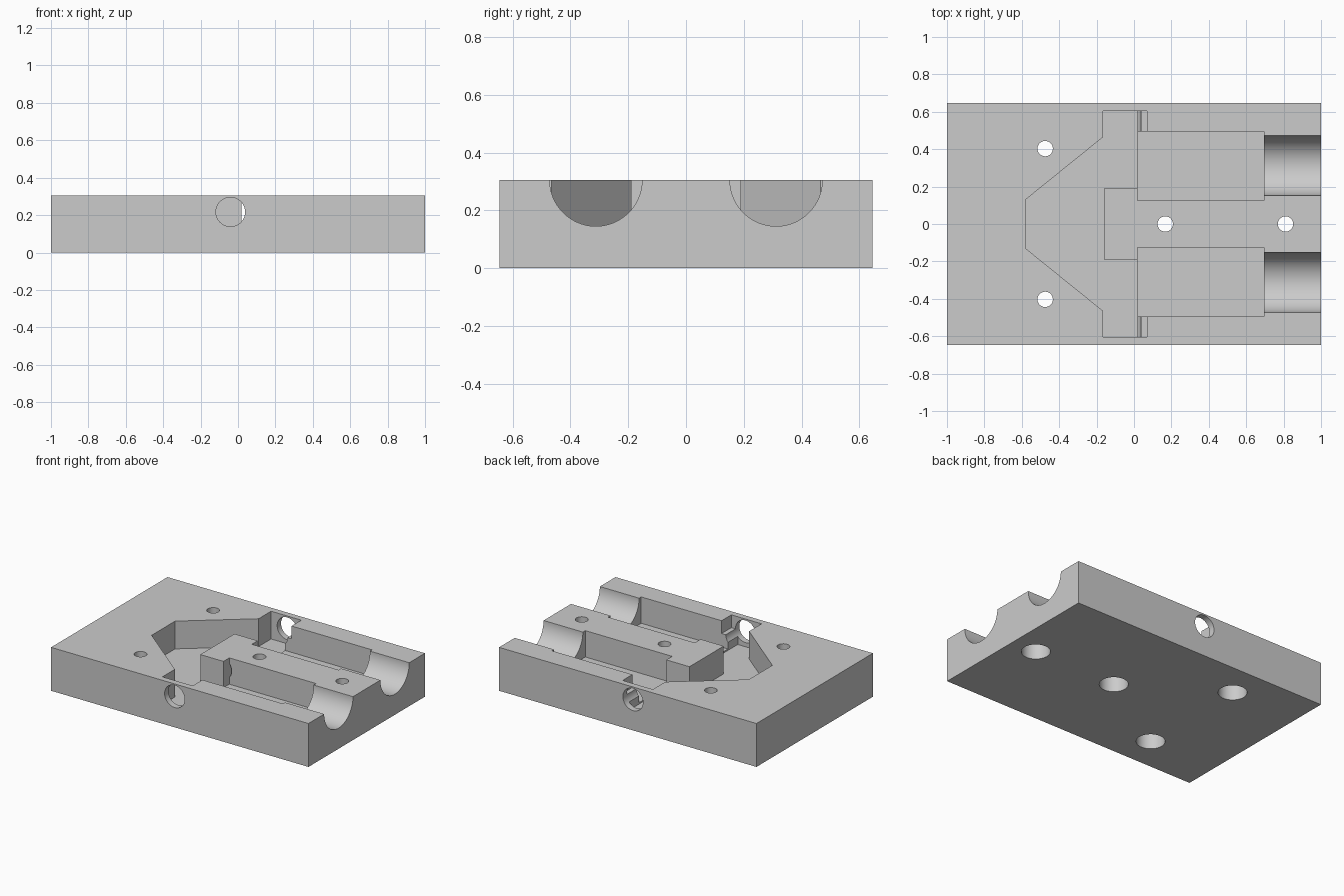
import bpy, bmesh, math
from mathutils import Matrix

if "Cube" in bpy.data.objects:
    bpy.data.objects.remove(bpy.data.objects["Cube"])

TOP, OVER = 0.305, 0.40          # block top, cutter overshoot
MAIN, SIDE, STEP = 0.11, 0.12, 0.215   # pocket floor heights


def prism(name, pts, z0, z1):
    """Extrude an xy outline from z0 to z1."""
    bm = bmesh.new()
    face = bm.faces.new([bm.verts.new((x, y, z0)) for x, y in pts])
    ext = bmesh.ops.extrude_face_region(bm, geom=[face])
    verts = [g for g in ext["geom"] if isinstance(g, bmesh.types.BMVert)]
    bmesh.ops.translate(bm, verts=verts, vec=(0, 0, z1 - z0))
    bmesh.ops.recalc_face_normals(bm, faces=bm.faces[:])
    return finish(name, bm)


def box(name, x0, x1, y0, y1, z0, z1):
    return prism(name, [(x0, y0), (x1, y0), (x1, y1), (x0, y1)], z0, z1)


def rod(name, center, radius, length, axis="Z", sides=64):
    bm = bmesh.new()
    turn = {"X": Matrix.Rotation(math.pi / 2, 4, "Y"),
            "Y": Matrix.Rotation(math.pi / 2, 4, "X"),
            "Z": Matrix.Identity(4)}[axis]
    bmesh.ops.create_cone(bm, cap_ends=True, segments=sides, radius1=radius,
                          radius2=radius, depth=length,
                          matrix=Matrix.Translation(center) @ turn)
    return finish(name, bm)


def finish(name, bm):
    mesh = bpy.data.meshes.new(name)
    bm.to_mesh(mesh)
    bm.free()
    obj = bpy.data.objects.new(name, mesh)
    bpy.context.collection.objects.link(obj)
    return obj


def cut(target, cutter):
    """Subtract the cutter from the target and remove it."""
    cutter.hide_render = True
    mod = target.modifiers.new("cut", "BOOLEAN")
    mod.operation = "DIFFERENCE"
    mod.solver = "EXACT"
    mod.object = cutter
    bpy.context.view_layer.objects.active = target
    bpy.ops.object.modifier_apply(modifier=mod.name)
    bpy.data.objects.remove(cutter)


# Solid plate
block = box("housing_block", -1, 1, -0.646, 0.646, 0, TOP)

# Funnel shaped main pocket, wrapped around the solid nose of the centre rib
half = [(-0.16, 0.19), (0.02, 0.19), (0.02, 0.603), (-0.165, 0.603),
        (-0.165, 0.465), (-0.58, 0.13)]
outline = half + [(x, -y) for x, y in reversed(half)]
cut(block, prism("main_pocket_cutter", outline, MAIN, OVER))

for s in (1, -1):
    # Long side pocket, shallow step and half round outlet channel
    y0, y1 = sorted((s * 0.125, s * 0.495))
    cut(block, box("side_pocket_cutter", 0.02, 0.695, y0, y1, SIDE, OVER))
    y0, y1 = sorted((s * 0.45, s * 0.603))
    cut(block, box("step_cutter", 0.0, 0.07, y0, y1, STEP, OVER))
    cut(block, rod("channel_cutter", (0.9, s * 0.312, TOP), 0.16, 0.5, "X", 96))

# Cross bore, interrupted by the solid nose
bore = rod("cross_bore_cutter", (-0.04, 0, 0.217), 0.078, 1.6, "Y")
cut(bore, box("nose_keep", -0.16, 0.02, -0.19, 0.19, 0.05, OVER))
cut(block, bore)

# Screw holes with counterbores from below
for x, y in ((-0.475, 0.403), (-0.475, -0.403), (0.167, 0), (0.81, 0)):
    cut(block, rod("screw_hole_cutter", (x, y, 0.15), 0.041, 0.6))
    cut(block, rod("counterbore_cutter", (x, y, 0.05), 0.092, 0.2))

# Single grey finish, smooth bores with sharp edges
grey = bpy.data.materials.new("plain_grey")
grey.diffuse_color = (0.6, 0.6, 0.6, 1)
grey.use_nodes = True
grey.node_tree.nodes["Principled BSDF"].inputs["Base Color"].default_value = grey.diffuse_color
block.data.materials.clear()
block.data.materials.append(grey)
for p in block.data.polygons:
    p.material_index = 0
bpy.ops.object.select_all(action="DESELECT")
block.select_set(True)
bpy.context.view_layer.objects.active = block
bpy.ops.object.shade_smooth_by_angle(angle=math.radians(30))
